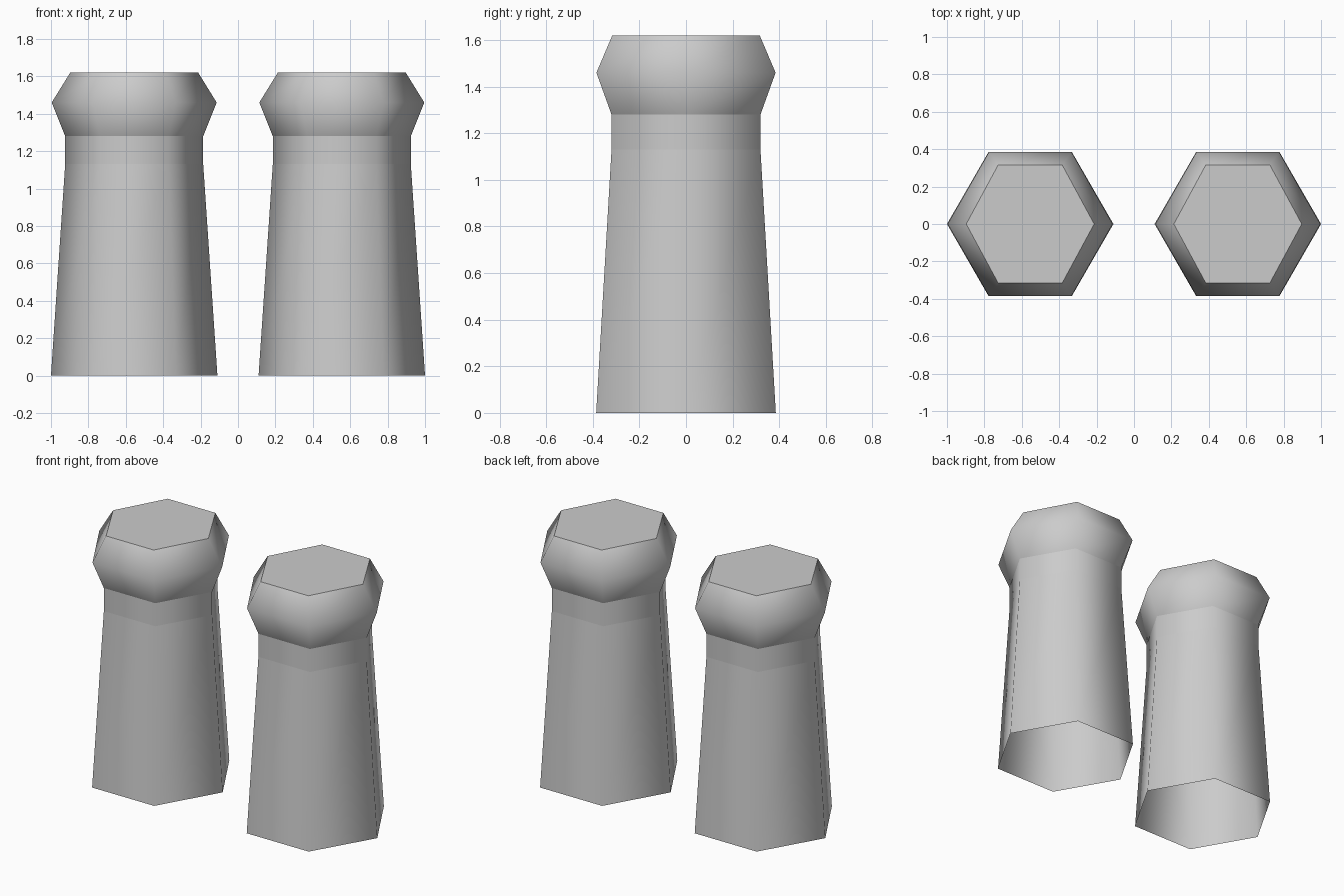
import bpy, bmesh
from math import cos, sin, pi

if "Cube" in bpy.data.objects:
    bpy.data.objects.remove(bpy.data.objects["Cube"])

SIDES = 6
# Rings from the foot up: height, corner radius along x, corner radius along y
RINGS = [
    (0.00, 0.445, 0.445),
    (1.13, 0.369, 0.369),
    (1.28, 0.369, 0.369),
    (1.46, 0.441, 0.444),
    (1.62, 0.342, 0.365),
]
SHARP_RINGS = (1, 2, 4)


def chimney_pot(name, x):
    bm = bmesh.new()
    rings = [[bm.verts.new((rx * cos(2 * pi * i / SIDES), ry * sin(2 * pi * i / SIDES), z))
              for i in range(SIDES)] for z, rx, ry in RINGS]
    # Smooth walls, open at the foot
    for low, high in zip(rings, rings[1:]):
        for i in range(SIDES):
            j = (i + 1) % SIDES
            bm.faces.new((low[i], low[j], high[j], high[i])).smooth = True
    # Flat cap
    bm.faces.new(rings[-1])
    # Crisp breaks between shaft, neck, collar and cap
    for k in SHARP_RINGS:
        for i in range(SIDES):
            bm.edges.get((rings[k][i], rings[k][(i + 1) % SIDES])).smooth = False
    mesh = bpy.data.meshes.new(name)
    bm.to_mesh(mesh)
    bm.free()
    obj = bpy.data.objects.new(name, mesh)
    obj.location.x = x
    bpy.context.collection.objects.link(obj)


chimney_pot("left_chimney_pot", -0.555)
chimney_pot("right_chimney_pot", 0.555)
